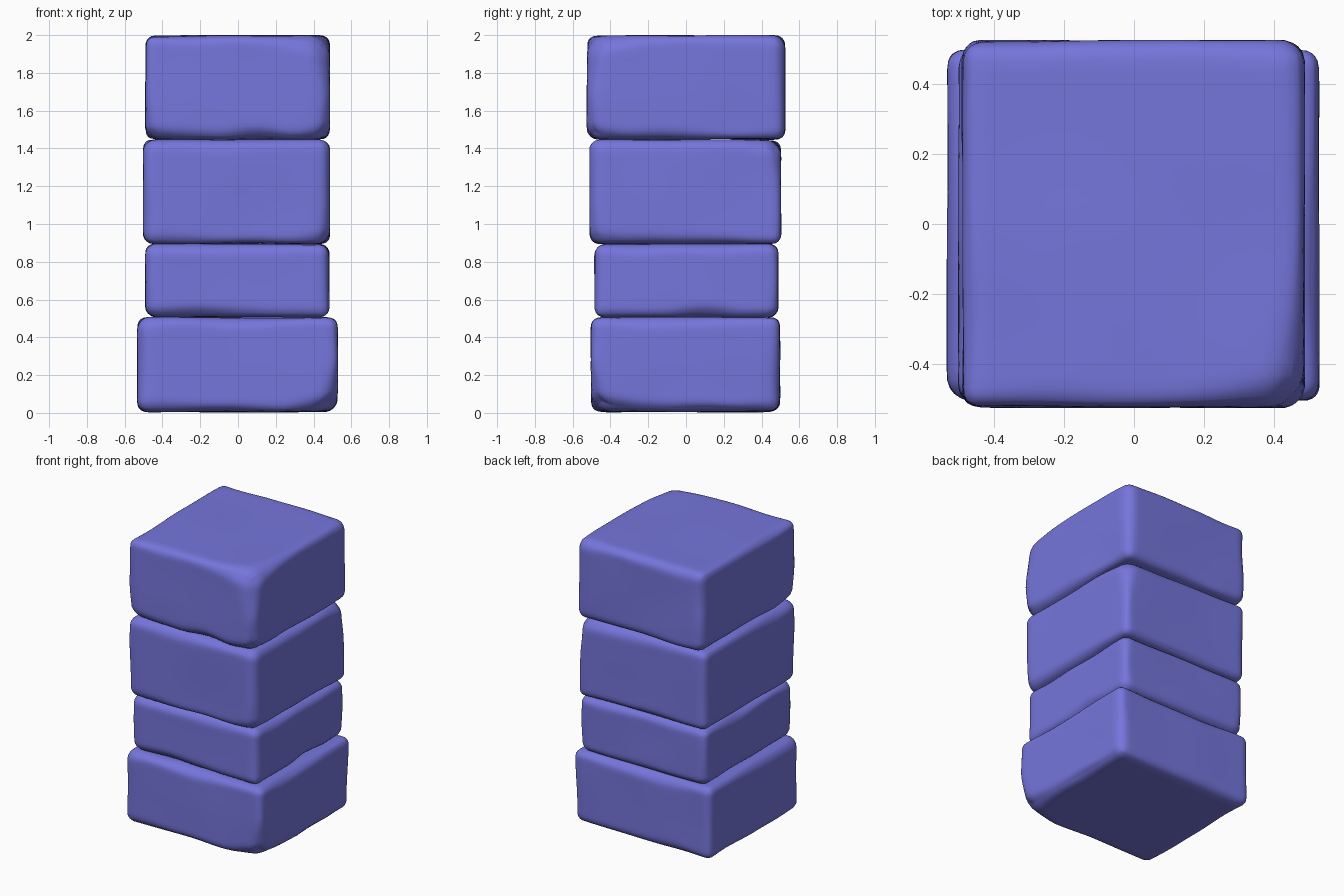
import bpy, bmesh, math
from mathutils import Vector, noise

if "Cube" in bpy.data.objects:
    bpy.data.objects.remove(bpy.data.objects["Cube"])

# single flat colour
stone = bpy.data.materials.new("periwinkle stone")
stone.diffuse_color = (0.18, 0.18, 0.72, 1)
stone.use_nodes = True
stone.node_tree.nodes["Principled BSDF"].inputs["Base Color"].default_value = stone.diffuse_color


def worn_block(name, lo, hi, seed, chips=()):
    """Box with softly rounded, unevenly worn edges.
    chips: (x, y, z, reach, extra radius) in world units."""
    lo, hi = Vector(lo), Vector(hi)
    mid, half = (lo + hi) / 2, (hi - lo) / 2
    offset = Vector((seed * 7.3, seed * 3.1, seed * 5.7))
    bm = bmesh.new()
    bmesh.ops.create_cube(bm, size=2)
    bmesh.ops.subdivide_edges(bm, edges=bm.edges[:], cuts=25, use_grid_fill=True)
    for v in bm.verts:
        # crowd the grid toward the edges
        p = Vector([math.sin(c * math.pi / 2) * h for c, h in zip(v.co, half)])
        w = p + mid
        # edge radius wanders, larger at chips
        r = 0.062 + 0.03 * noise.noise(w * 3 + offset)
        for cx, cy, cz, reach, extra in chips:
            d = (w - Vector((cx, cy, cz))).length / reach
            if d < 1:
                r += extra * (1 - d * d) ** 2
        q = Vector([max(-(h - r), min(h - r, c)) for c, h in zip(p, half)])
        d = p - q
        if d.length > 1e-6:
            p = q + d.normalized() * r
        # faint hand-cut unevenness
        n = noise.noise(w * 2.2 + offset * 2) - 0.3
        p -= d.normalized() * 0.007 * max(0, -n)
        v.co = p + mid
    bmesh.ops.recalc_face_normals(bm, faces=bm.faces[:])
    for f in bm.faces:
        f.smooth = True
    me = bpy.data.meshes.new(name)
    bm.to_mesh(me)
    bm.free()
    me.materials.append(stone)
    ob = bpy.data.objects.new(name, me)
    bpy.context.collection.objects.link(ob)
    return ob


# stacked blocks from bottom to top
worn_block("bottom_block", (-0.535, -0.505, 0.003), (0.53, 0.5, 0.508), 1,
           [(0.53, -0.5, 0.0, 0.3, 0.07), (0.53, 0.1, 0.0, 0.2, 0.03)])
worn_block("lower_middle_block", (-0.492, -0.487, 0.503), (0.485, 0.49, 0.897), 2,
           [(-0.2, -0.48, 0.5, 0.2, 0.02), (0.48, 0.1, 0.5, 0.2, 0.03)])
worn_block("upper_middle_block", (-0.503, -0.512, 0.893), (0.488, 0.506, 1.447), 3,
           [(0.49, -0.5, 0.9, 0.2, 0.02), (0.49, 0.5, 1.44, 0.25, 0.03)])
worn_block("top_block", (-0.493, -0.526, 1.446), (0.488, 0.526, 2.0), 4,
           [(0.48, -0.52, 1.95, 0.3, 0.05), (-0.49, -0.52, 1.45, 0.25, 0.04),
            (0.1, -0.52, 1.45, 0.2, 0.04), (0.49, -0.5, 1.45, 0.25, 0.04)])
